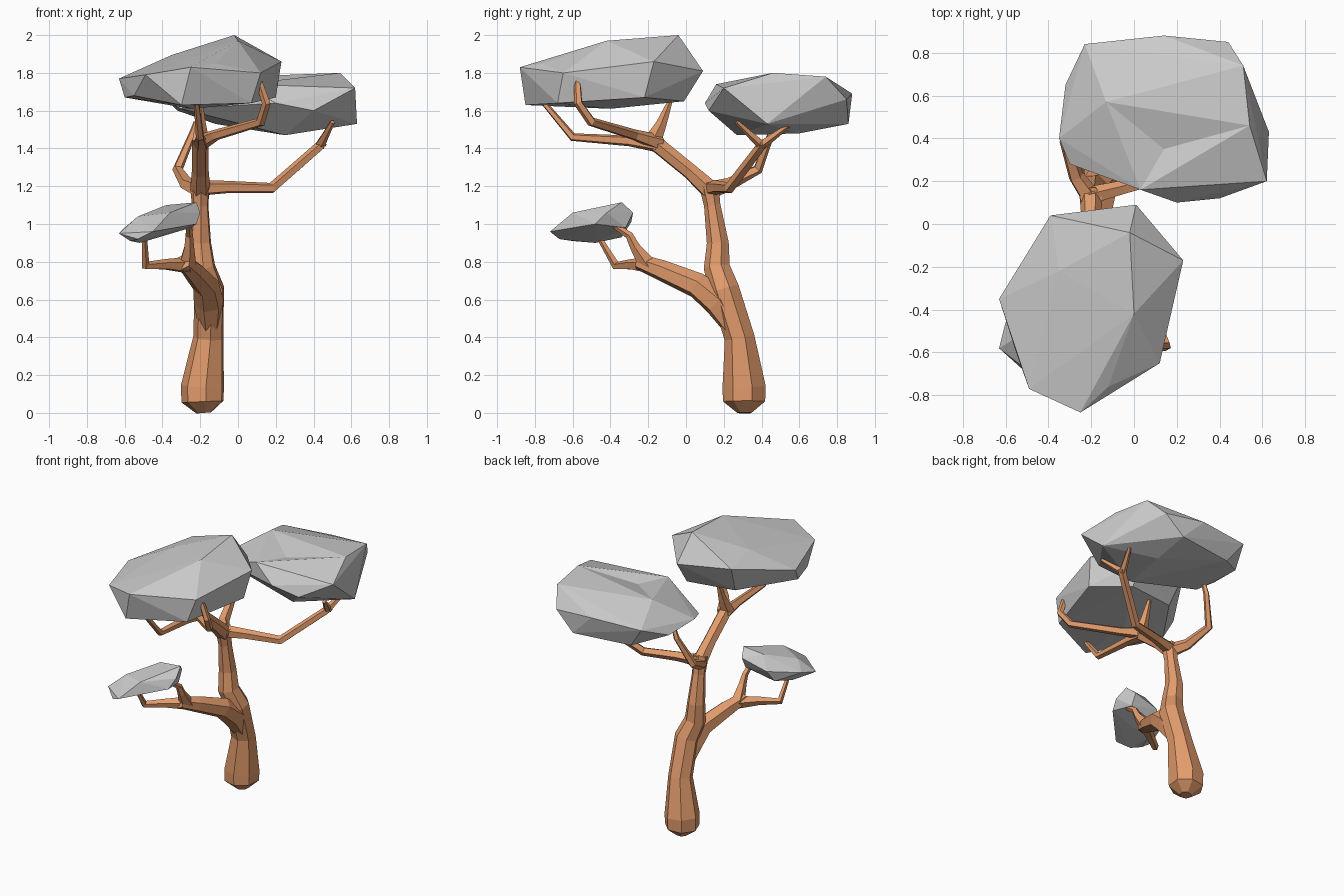
import bpy, bmesh, math
from mathutils import Vector
from mathutils.geometry import intersect_point_tri_2d

bark = bpy.data.materials.new("bark")
bark.diffuse_color = (0.76, 0.33, 0.15, 1)


def finish(name, bm, mat=None):
    bmesh.ops.recalc_face_normals(bm, faces=bm.faces)
    me = bpy.data.meshes.new(name)
    bm.to_mesh(me)
    bm.free()
    if mat:
        me.materials.append(mat)
    ob = bpy.data.objects.new(name, me)
    bpy.context.collection.objects.link(ob)
    return ob


def limb(name, path, sides=5):
    """Faceted tapering tube through (x, y, z, radius) points."""
    bm = bmesh.new()
    pts = [Vector(p[:3]) for p in path]
    u = Vector((0.31, 0.95, 0.1))
    rings = []
    for i, p in enumerate(pts):
        a, b = pts[max(i - 1, 0)], pts[min(i + 1, len(pts) - 1)]
        t = (p - a).normalized() + (b - p).normalized()
        t.normalize()
        u = (u - t * u.dot(t)).normalized()
        v = t.cross(u)
        ring = []
        for k in range(sides):
            ang = 2 * math.pi * k / sides
            ring.append(bm.verts.new(p + path[i][3] * (u * math.cos(ang) + v * math.sin(ang))))
        rings.append(ring)
    for r, s in zip(rings, rings[1:]):
        for k in range(sides):
            n = (k + 1) % sides
            bm.faces.new((r[k], r[n], s[n], s[k]))
    bm.faces.new(rings[0])
    bm.faces.new(rings[-1])
    return finish(name, bm, bark)


def foliage(name, corners, dip=None):
    """Faceted leaf clump: convex hull of corner points, optionally dented on top."""
    bm = bmesh.new()
    for c in corners:
        bm.verts.new(c)
    bmesh.ops.convex_hull(bm, input=bm.verts[:])
    loose = [v for v in bm.verts if not v.link_faces]
    bmesh.ops.delete(bm, geom=loose, context='VERTS')
    bmesh.ops.recalc_face_normals(bm, faces=bm.faces)
    if dip:
        for f in bm.faces[:]:
            tri = [v.co.xy for v in f.verts]
            if len(tri) == 3 and f.normal.z > 0 and intersect_point_tri_2d(Vector(dip[:2]), *tri):
                bmesh.ops.poke(bm, faces=[f])['verts'][0].co = dip
                break
    return finish(name, bm)


# Trunk, with rounded foot
limb("trunk", [(-.18, .31, 0, .04), (-.185, .31, .06, .115), (-.185, .31, .14, .118),
               (-.155, .285, .4, .082), (-.15, .205, .65, .082), (-.19, .165, .77, .072),
               (-.20, .17, .90, .06), (-.20, .14, 1.1, .045), (-.20, .12, 1.22, .055)], 7)

# Lower bough and its two twigs
limb("lower_bough", [(-.15, .26, .44, .055), (-.155, .17, .585, .08), (-.17, .06, .675, .07),
                     (-.24, -.13, .755, .056), (-.29, -.25, .80, .042)], 6)
limb("lower_twig_left", [(-.27, -.2, .78, .045), (-.38, -.29, .785, .03),
                         (-.49, -.37, .78, .024), (-.495, -.46, .93, .014)])
limb("lower_twig_front", [(-.27, -.2, .78, .05), (-.26, -.27, .88, .028),
                          (-.26, -.30, .94, .022), (-.26, -.39, 1.0, .014)])

# Front bough and its three twigs
limb("front_bough", [(-.20, .14, 1.17, .055), (-.20, .02, 1.28, .045),
                     (-.20, -.14, 1.41, .045), (-.20, -.2, 1.45, .04)], 6)
limb("front_twig_long", [(-.20, -.14, 1.42, .045), (-.20, -.3, 1.44, .03),
                         (-.20, -.6, 1.46, .023), (-.22, -.76, 1.65, .015)])
limb("front_twig_right", [(-.20, -.14, 1.43, .045), (-.12, -.27, 1.47, .03),
                          (.12, -.50, 1.54, .026), (.15, -.57, 1.64, .024), (.11, -.575, 1.76, .018)])
limb("front_twig_up", [(-.20, -.18, 1.43, .05), (-.2, -.13, 1.53, .03), (-.2, -.08, 1.66, .012)])

# Right bough with forked end
limb("right_bough", [(-.21, .13, 1.19, .045), (-.05, .17, 1.195, .034), (.18, .23, 1.19, .03),
                     (.42, .39, 1.40, .027), (.45, .41, 1.43, .026)])
limb("right_twig_front", [(.43, .41, 1.41, .027), (.50, .27, 1.54, .013)])
limb("right_twig_back", [(.43, .39, 1.41, .027), (.49, .54, 1.52, .013)])

# Back bough
limb("back_bough", [(-.20, .12, 1.18, .05), (-.27, .22, 1.21, .038), (-.32, .38, 1.29, .028),
                    (-.24, .45, 1.48, .02), (-.22, .45, 1.54, .016)])

# Leaf clumps
foliage("front_foliage", [
    (-.02, -.04, 2.0), (0, -.42, 1.97), (-.35, -.22, 1.895), (-.39, .04, 1.86), (.01, .09, 1.81),
    (.23, -.17, 1.86), (.12, -.65, 1.8), (-.12, -.76, 1.85), (-.25, -.88, 1.83), (-.49, -.77, 1.79),
    (-.63, -.35, 1.77), (-.6, -.42, 1.67), (-.3, -.85, 1.63), (.07, -.68, 1.64), (-.55, -.6, 1.68),
    (.2, -.22, 1.67), (0, -.01, 1.65), (-.35, -.06, 1.66), (-.25, -.4, 1.61)])
foliage("back_foliage", [
    (.54, .46, 1.8), (.51, .74, 1.78), (-.13, .57, 1.775), (-.35, .4, 1.63),
    (-.23, .84, 1.68), (.14, .88, 1.69), (.44, .85, 1.66), (.62, .2, 1.72), (.2, .1, 1.64),
    (.03, .16, 1.74), (-.3, .28, 1.61), (.4, .12, 1.6), (.63, .43, 1.53), (.25, .27, 1.47),
    (.3, .6, 1.48), (.3, .86, 1.53), (-.12, .8, 1.53), (-.32, .65, 1.6)],
    dip=(.14, .35, 1.73))
foliage("lower_foliage", [
    (-.63, -.58, .95), (-.45, -.72, .96), (-.6, -.46, .98), (-.53, -.52, 1.04), (-.38, -.34, 1.10),
    (-.22, -.34, 1.115), (-.2, -.42, 1.06), (-.25, -.28, 1.06), (-.44, -.29, 1.01),
    (-.22, -.48, 1.0), (-.36, -.6, 1.06), (-.25, -.32, .98), (-.52, -.48, .9), (-.57, -.6, .91),
    (-.53, -.67, .92), (-.47, -.34, .93)])
